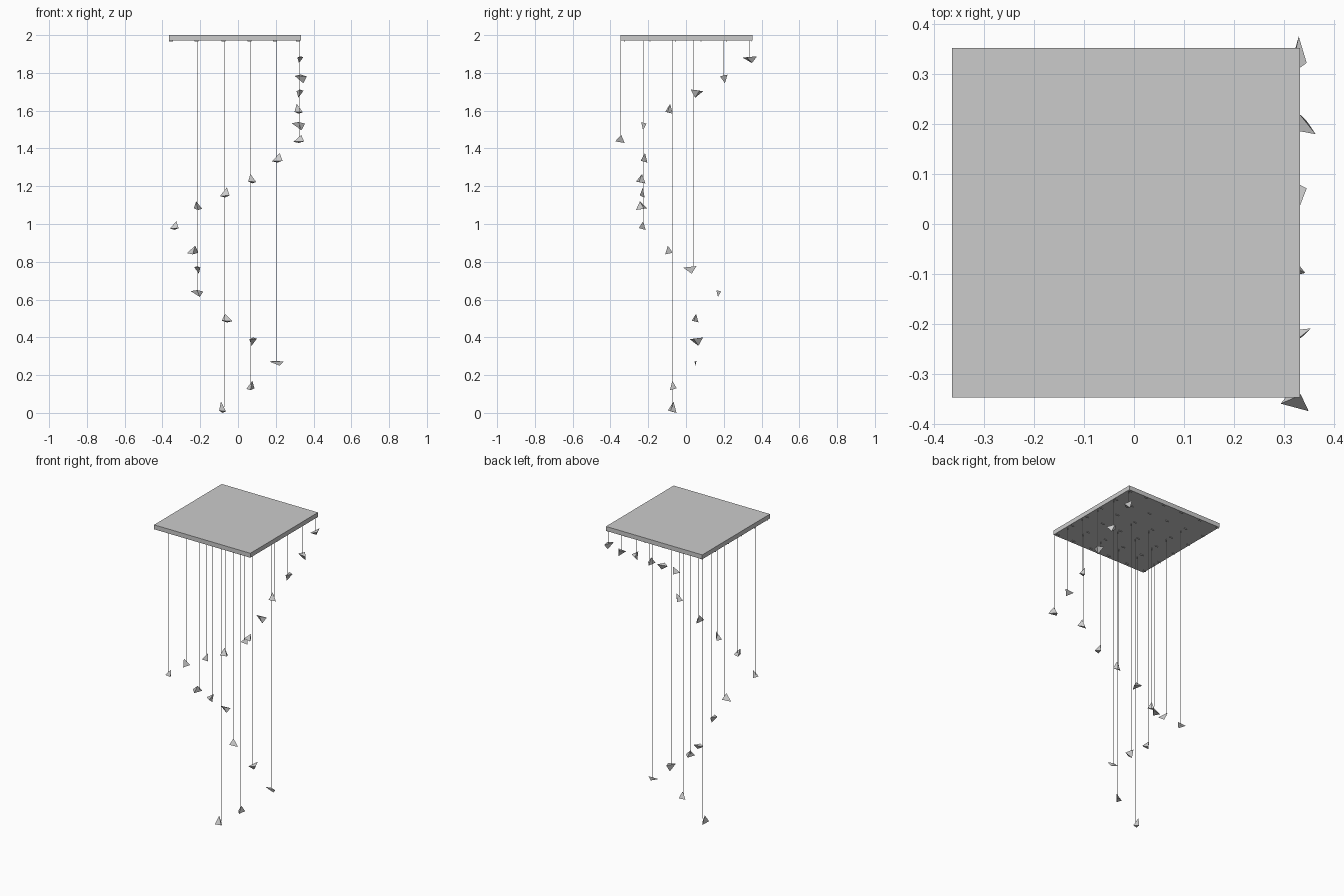
import bpy, bmesh
from mathutils import Vector


def box(bm, lo, hi):
    verts = bmesh.ops.create_cube(bm, size=1)["verts"]
    lo, hi = Vector(lo), Vector(hi)
    for v in verts:
        v.co = (lo + hi) / 2 + Vector(a * b for a, b in zip(v.co, hi - lo))


def finish(bm, name):
    bmesh.ops.recalc_face_normals(bm, faces=bm.faces)
    mesh = bpy.data.meshes.new(name)
    bm.to_mesh(mesh)
    bm.free()
    obj = bpy.data.objects.new(name, mesh)
    bpy.context.collection.objects.link(obj)
    return obj


def nearest(values, target):
    return min(values, key=lambda v: abs(v - target))


# Square ceiling plate
bm = bmesh.new()
box(bm, (-0.365, -0.348, 1.971), (0.333, 0.353, 2.0))
finish(bm, "ceiling_plate")

# Attachment columns and rows for the threads
columns = [-0.347, -0.213, -0.07, 0.067, 0.203, 0.325]
rows = [-0.345, -0.226, -0.09, -0.072, 0.042, 0.053, 0.18, 0.2, 0.338]

# Small marker strips under the plate
bm = bmesh.new()
for x in columns:
    for y in (-0.335, -0.2, -0.065, 0.07, 0.205, 0.335):
        box(bm, (x - 0.018, y + 0.008, 1.966), (x + 0.004, y + 0.011, 1.972))
finish(bm, "marker_strips")

# Shards: centre x, y, z, half sizes x, y, z, then which way each is flipped
shards = [
    (0.330, 0.338, 1.870, 0.016, 0.038, 0.018, "-++"),
    (0.332, 0.200, 1.768, 0.032, 0.020, 0.023, "+++"),
    (0.328, 0.058, 1.690, 0.018, 0.033, 0.022, "--+"),
    (0.321, -0.090, 1.610, 0.022, 0.020, 0.026, "-+-"),
    (0.320, -0.223, 1.518, 0.035, 0.014, 0.022, "+-+"),
    (0.322, -0.350, 1.450, 0.028, 0.025, 0.021, "++-"),
    (0.208, -0.222, 1.350, 0.028, 0.018, 0.025, "++-"),
    (0.075, -0.240, 1.240, 0.021, 0.025, 0.025, "-+-"),
    (-0.070, -0.232, 1.167, 0.025, 0.013, 0.027, "++-"),
    (-0.212, -0.235, 1.097, 0.022, 0.030, 0.023, "---"),
    (-0.337, -0.232, 0.992, 0.023, 0.018, 0.023, "++-"),
    (-0.240, -0.090, 0.862, 0.030, 0.020, 0.023, "+--"),
    (-0.215, 0.020, 0.757, 0.016, 0.035, 0.020, "+++"),
    (-0.217, 0.173, 0.632, 0.033, 0.013, 0.018, "+-+"),
    (-0.057, 0.048, 0.502, 0.028, 0.018, 0.023, "-+-"),
    (0.080, 0.055, 0.377, 0.020, 0.035, 0.022, "-++"),
    (0.203, 0.050, 0.263, 0.037, 0.005, 0.013, "+++"),
    (0.066, -0.067, 0.145, 0.021, 0.018, 0.025, "+--"),
    (-0.082, -0.073, 0.030, 0.018, 0.023, 0.030, "-+-"),
]
corners = [(-1, -0.4, 0.7), (1, -1, 0.6), (0.0, 1, 1), (0.45, 0.3, -1)]

for i, (x, y, z, sx, sy, sz, flip) in enumerate(shards, 1):
    # Faceted shard
    fx, fy, fz = (1 if c == "+" else -1 for c in flip)
    bm = bmesh.new()
    p = [bm.verts.new((x + fx * sx * a, y + fy * sy * b, z + fz * sz * c))
         for a, b, c in corners]
    for f in ((0, 1, 2), (0, 1, 3), (1, 2, 3), (2, 0, 3)):
        bm.faces.new([p[k] for k in f])
    finish(bm, f"shard_{i}")

    # Straight thread from the plate to the shard
    tx, ty = nearest(columns, x), nearest(rows, y)
    r = 0.001
    bm = bmesh.new()
    box(bm, (tx - r, ty - r, z), (tx + r, ty + r, 1.975))
    finish(bm, f"thread_{i}")
